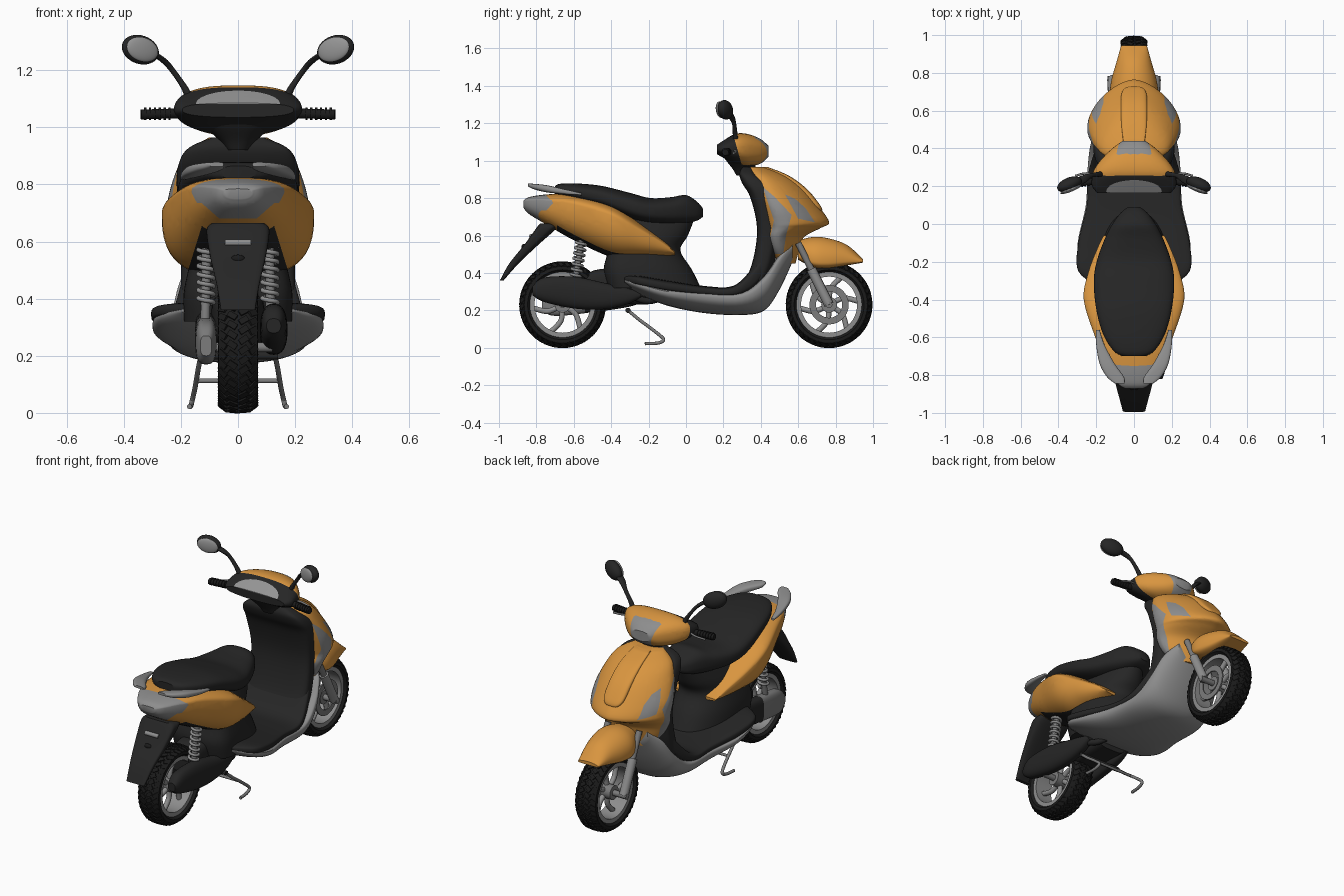
import bpy, bmesh, math
from mathutils import Matrix, Vector

if "Cube" in bpy.data.objects:
    bpy.data.objects.remove(bpy.data.objects["Cube"])


def material(name, *rgb):
    m = bpy.data.materials.new(name)
    m.use_nodes = True
    m.diffuse_color = (*rgb, 1)
    m.node_tree.nodes["Principled BSDF"].inputs["Base Color"].default_value = (*rgb, 1)
    return m


ORANGE = material("orange paint", .69, .30, .05)
BLACK = material("black plastic", .019, .019, .019)
RUBBER = material("tyre rubber", .011, .011, .011)
SILVER = material("silver trim", .27, .27, .27)
METAL = material("grey metal", .2, .2, .2)
GLASS = material("mirror glass", .3, .3, .3)


def finish(name, bm, mats, angle=38):
    bmesh.ops.recalc_face_normals(bm, faces=bm.faces)
    me = bpy.data.meshes.new(name)
    bm.to_mesh(me)
    bm.free()
    for m in mats:
        me.materials.append(m)
    for p in me.polygons:
        p.use_smooth = True
    me.set_sharp_from_angle(angle=math.radians(angle))
    ob = bpy.data.objects.new(name, me)
    bpy.context.collection.objects.link(ob)
    return ob


def spline(points, steps):
    """Smooth path through points of any dimension."""
    out, last = [], len(points) - 1
    for i in range(last):
        a, b, c, d = (points[max(0, min(last, i + k))] for k in (-1, 0, 1, 2))
        for s in range(steps):
            t = s / steps
            out.append([q + .5 * t * (r - p + t * (2*p - 5*q + 4*r - u + t * (3*(q - r) + u - p)))
                        for p, q, r, u in zip(a, b, c, d)])
    return out + [list(points[-1])]


def skin(bm, rings, loop=False):
    rows = [[bm.verts.new(p) for p in ring] for ring in rings]
    pairs = list(zip(rows, rows[1:])) + ([(rows[-1], rows[0])] if loop else [])
    for a, b in pairs:
        for i in range(len(a)):
            bm.faces.new((a[i - 1], a[i], b[i], b[i - 1]))
    if not loop:
        bm.faces.new(rows[0])
        bm.faces.new(rows[-1])


def inside(poly, u, v):
    hit = False
    for (a, b), (c, d) in zip(poly, poly[1:] + poly[:1]):
        if (b > v) != (d > v) and u < (c - a) * (v - b) / (d - b) + a:
            hit = not hit
    return hit


def paint(bm, i, poly, slot, rule):
    """Cut the outline (axis i against z) into the surface and colour what lies within."""
    for (a, b), (c, d) in zip(poly, poly[1:] + poly[:1]):
        co, no = Vector((0, 0, b)), Vector((0, 0, a - c))
        co[i], no[i] = a, d - b
        bmesh.ops.bisect_plane(bm, geom=bm.verts[:] + bm.edges[:] + bm.faces[:], dist=1e-5,
                               plane_co=co, plane_no=no)
    for f in bm.faces:
        c = f.calc_center_median()
        if rule(c) and inside(poly, c[i], c.z):
            f.material_index = slot


def loft(name, axis, stations, mat, lo_n=2.4, hi_n=2.4, mid=.5, x=0, paints=(), seg=48, steps=5):
    """Stations are (position, low, high, half width, optional x centre); sections are superellipses."""
    rings = []
    for s, lo, hi, w, *off in spline(stations, steps):
        m, cx, ring = lo + (hi - lo) * mid, off[0] if off else x, []
        for k in range(seg):
            c, d = math.cos(k * math.tau / seg), math.sin(k * math.tau / seg)
            n = hi_n if d > 0 else lo_n
            u = math.copysign(abs(c) ** (2 / n), c) * w + cx
            v = m + math.copysign(abs(d) ** (2 / n), d) * (hi - m if d > 0 else m - lo)
            ring.append((u, s, v) if axis == "y" else (u, v, s))
        rings.append(ring)
    bm = bmesh.new()
    skin(bm, rings)
    for slot, (i, poly, _, rule) in enumerate(paints, 1):
        paint(bm, i, poly, slot, rule)
    return finish(name, bm, [mat] + [p[2] for p in paints])


def tube(name, points, r, mat, steps=6):
    cu = bpy.data.curves.new(name, "CURVE")
    cu.dimensions, cu.bevel_depth, cu.bevel_resolution, cu.use_fill_caps = "3D", r, 3, True
    path = spline(points, steps)
    sp = cu.splines.new("POLY")
    sp.points.add(len(path) - 1)
    for p, co in zip(sp.points, path):
        p.co = (*co, 1)
    ob = bpy.data.objects.new(name, cu)
    bm = bmesh.new()
    bm.from_mesh(bpy.data.meshes.new_from_object(ob))
    bpy.data.objects.remove(ob)
    return finish(name, bm, [mat])


def lathe(name, centre, profile, mat, seg=56):
    """Closed (x, radius) profile turned about the wheel axle."""
    bm, c = bmesh.new(), Vector(centre)
    skin(bm, [[c + Vector((x, r * math.sin(a), r * math.cos(a))) for x, r in profile]
              for a in (k * math.tau / seg for k in range(seg))], loop=True)
    return finish(name, bm, [mat])


def disc(name, centre, x0, x1, r0, r1, mat):
    return lathe(name, centre, [(x0, r0), (x0, r1), (x1, r1), (x1, r0)], mat)


def ellipsoid(name, matrix, mat):
    bm = bmesh.new()
    bmesh.ops.create_uvsphere(bm, u_segments=28, v_segments=16, radius=1, matrix=matrix)
    return finish(name, bm, [mat], 60)


# Wheels: tyre, tread blocks, rim, spokes and hub
for label, y in (("front", .765), ("rear", -.66)):
    c = Vector((0, y, .23))
    half = [(.05, .17), (.07, .187), (.068, .205), (.046, .219), (.018, .224)]
    lathe(label + "_tyre", c, half + [(-x, r) for x, r in reversed(half)], RUBBER)
    bm = bmesh.new()
    for k in range(40):
        for s in (-1, 1):
            turn = Matrix.Rotation((k + s * .25) * math.tau / 40, 4, "X")
            for px, pr, tilt in ((.02, .225, .1), (.053, .214, .65)):
                bmesh.ops.create_cube(bm, size=1, matrix=Matrix.Translation(c) @ turn
                                      @ Matrix.Translation((s * px, 0, pr)) @ Matrix.Rotation(s * tilt, 4, "Y")
                                      @ Matrix.Rotation(s * .6, 4, "Z") @ Matrix.Diagonal((.034, .021, .01, 1)))
    finish(label + "_tread", bm, [RUBBER])
    disc(label + "_rim", c, -.056, .056, .15, .177, SILVER)
    disc(label + "_hub", c, -.05, .05, .008, .042, METAL)
    for k in range(6):
        pts = [c + Vector((0, r * math.sin(a), r * math.cos(a)))
               for r, a in ((q, k * math.tau / 6 + b) for q, b in ((.03, 0), (.09, .12), (.155, .4)))]
        tube(f"{label}_spoke_{k}", pts, .015, SILVER)
disc("front_brake_disc", (0, .765, .23), .058, .066, .07, .105, METAL)
tube("front_axle", [(-.14, .765, .23), (.14, .765, .23)], .018, METAL)

# Front suspension and fender
for s, side in ((1, "left"), (-1, "right")):
    tube(side + "_fork_upper", [(s * .105, .6, .56), (s * .11, .68, .4)], .018, METAL)
    tube(side + "_fork_lower", [(s * .11, .67, .42), (s * .115, .765, .23)], .027, SILVER)
loft("front_fender", "y", [(.6, .47, .575, .09), (.68, .43, .592, .125), (.76, .425, .585, .12),
                           (.86, .44, .55, .092), (.945, .455, .475, .068)], ORANGE, 4, 2, .3)

# Lower hull, floor and leg shield
loft("lower_fairing", "y", [(-.33, .34, .365, .2), (-.25, .285, .35, .285), (-.1, .225, .315, .298),
                            (.1, .185, .3, .255), (.3, .175, .3, .245), (.42, .2, .39, .23),
                            (.5, .31, .5, .2), (.57, .46, .56, .14)], SILVER, 2.2, 4, .75)
loft("floorboard", "y", [(-.33, .345, .385, .19), (-.25, .325, .385, .295), (-.1, .295, .36, .295),
                         (.1, .275, .33, .25), (.25, .27, .33, .245), (.35, .3, .42, .22),
                         (.43, .38, .54, .19)], BLACK, 4, 4)
loft("inner_leg_shield", "z", [(.3, .28, .4, .2), (.44, .35, .47, .2), (.63, .38, .5, .2), (.8, .345, .5, .215),
                               (.88, .3, .45, .205), (.93, .285, .38, .17), (.965, .3, .36, .09)], BLACK, 4, 3)
lamp = [(.53, .82), (.585, .795), (.64, .745), (.69, .67), (.6, .69)]
strip = [(.41, .86), (.47, .81), (.565, .71), (.535, .6), (.52, .5), (.43, .5), (.47, .68)]
loft("front_shield", "z", [(.45, .5, .585, .13), (.52, .45, .605, .19), (.59, .43, .63, .225), (.64, .43, .72, .24),
                           (.67, .42, .765, .245), (.75, .4, .715, .245), (.85, .36, .635, .215),
                           (.92, .34, .54, .175), (.965, .335, .43, .1)], ORANGE, 3, 1.6, .32,
     paints=[(1, lamp, SILVER, lambda c: abs(c.x) > .07), (1, strip, SILVER, lambda c: abs(c.x) > .12)])
loft("hood_panel", "z", [(.725, .6, .715, .02), (.735, .6, .729, .045), (.77, .55, .712, .066), (.85, .45, .645, .07),
                         (.92, .4, .55, .066), (.965, .36, .44, .055)], ORANGE, 4, 3.5, .8)

# Handlebar cowl with instruments and headlight
dial = [(.148 * math.cos(a), 1.082 + .047 * math.sin(a)) for a in (k * math.pi / 12 for k in range(13))]
loft("steering_neck", "z", [(.92, .27, .36, .04), (.955, .25, .37, .065), (1, .215, .37, .12),
                            (1.04, .19, .36, .18)], BLACK)
loft("handlebar_cowl", "y", [(.165, 1.035, 1.085, .195), (.2, 1.015, 1.108, .222), (.25, .985, 1.138, .222),
                             (.29, .975, 1.147, .21), (.34, .97, 1.14, .175), (.4, .985, 1.115, .115),
                             (.44, 1.02, 1.08, .06)], ORANGE, 2.4, 2.7,
     paints=[(1, [(.1, 1.2), (.26, 1.2), (.255, 1.13), (.32, .9), (.1, .9)], BLACK, lambda c: True),
             (0, dial, GLASS, lambda c: c.y < .25),
             (0, [(-.105, 1.16), (.105, 1.16), (.05, .98), (-.05, .98)], SILVER, lambda c: c.y > .37)])

# Grips, levers and mirrors
for s, side in ((1, "left"), (-1, "right")):
    tube(side + "_grip", [(s * .18, .23, 1.05), (s * .34, .21, 1.045)], .018, RUBBER)
    for k in range(6):
        disc(f"{side}_grip_ring_{k}", (s * (.24 + k * .017), .222 - k * .002, 1.047), -.004, .004, .01, .022, RUBBER)
    tube(side + "_brake_lever", [(s * .18, .25, 1.06), (s * .25, .268, 1.05), (s * .31, .255, 1.04)], .006, METAL)
    loft(side + "_mirror_stem", "z", [(1.09, .25, .28, .016, s * .165), (1.14, .25, .276, .013, s * .188),
                                      (1.2, .245, .268, .012, s * .23), (1.235, .22, .26, .016, s * .262),
                                      (1.26, .2, .245, .02, s * .3)], BLACK, seg=16)
    ellipsoid(side + "_mirror_mount", Matrix.Translation((s * .165, .265, 1.1)) @ Matrix.Scale(.026, 4), BLACK)
    pose = (Matrix.Translation((s * .342, .21, 1.272)) @ Matrix.Rotation(-s * .38, 4, "Z")
            @ Matrix.Rotation(-s * .3, 4, "Y"))
    ellipsoid(side + "_mirror_shell", pose @ Matrix.Diagonal((.07, .036, .05, 1)), BLACK)
    ellipsoid(side + "_mirror_glass", pose @ Matrix.Translation((s * .003, -.027, 0))
              @ Matrix.Diagonal((.061, .013, .042, 1)), GLASS)

# Seat, seat base and rear bodywork
loft("seat", "y", [(-.7, .82, .865, .06), (-.67, .81, .877, .11), (-.58, .785, .878, .165), (-.45, .75, .865, .2),
                   (-.3, .69, .828, .213), (-.19, .665, .8, .195), (-.08, .66, .805, .155), (0, .665, .816, .115),
                   (.06, .68, .78, .07), (.09, .7, .745, .03)], BLACK, 3, 2.6)
loft("seat_base", "z", [(.32, -.42, .08, .19), (.42, -.44, .03, .19), (.52, -.42, -.03, .17),
                        (.6, -.45, .01, .155), (.69, -.45, .045, .12)], BLACK, 3, 2.2, .3)
tail = [(-.18, .79), (.18, .79), (.15, .755), (.065, .68), (-.065, .68), (-.15, .755)]
wedge = [(-.9, .84), (-.77, .84), (-.71, .775), (-.745, .735), (-.9, .735)]
well = [(-.125, .66), (.125, .66), (.19, .45), (-.19, .45)]
loft("rear_bodywork", "y", [(-.87, .75, .785, .05), (-.84, .715, .805, .09), (-.74, .655, .82, .15),
                            (-.6, .575, .82, .205), (-.4, .485, .77, .266), (-.25, .475, .67, .24),
                            (-.12, .48, .575, .19), (-.06, .495, .515, .16)], ORANGE, 2.7, 2.2, .78,
     paints=[(0, tail, SILVER, lambda c: c.y < -.72), (1, wedge, SILVER, lambda c: True),
             (0, well, BLACK, lambda c: -.68 < c.y < -.3)])
for s, side in ((1, "left"), (-1, "right")):
    loft(side + "_grab_rail", "y", [(-.56, .815, .828, .01, s * .192), (-.64, .82, .845, .022, s * .178),
                                    (-.74, .83, .868, .04, s * .142), (-.81, .846, .876, .045, s * .098),
                                    (-.845, .862, .878, .025, s * .075)], SILVER, 3, 3, seg=24)

# Rear mudguard with plate holder
loft("rear_mudguard", "z", [(.36, -.995, -.975, .06), (.45, -.945, -.895, .075), (.55, -.865, -.79, .098),
                            (.64, -.8, -.69, .11), (.665, -.78, -.69, .09)], BLACK, 5, 3)
tube("plate_lamp", [(-.045, -.827, .595), (.045, -.827, .595)], .013, SILVER)
ellipsoid("reflector", Matrix.Translation((0, -.868, .54)) @ Matrix.Diagonal((.024, .012, .014, 1)), RUBBER)

# Engine, belt case, muffler and rear shocks
loft("engine_block", "y", [(-.56, .27, .37, .06), (-.46, .24, .42, .09), (-.2, .23, .4, .1)], BLACK, 4, 4)
loft("belt_case", "y", [(-.77, .2, .27, .02), (-.7, .17, .32, .036), (-.5, .19, .34, .038),
                        (-.3, .22, .36, .036), (-.2, .26, .33, .02)], BLACK, 3, 3, x=-.112,
     paints=[(1, [(-.8, .4), (-.54, .4), (-.54, .1), (-.8, .1)], METAL, lambda c: True)])
loft("muffler", "y", [(-.82, .28, .33, .025), (-.76, .245, .375, .042), (-.6, .21, .38, .048),
                      (-.45, .205, .35, .046), (-.32, .23, .32, .036), (-.24, .27, .3, .02)], BLACK, x=.125)
tube("exhaust_pipe", [(.12, -.3, .28), (.1, -.2, .25), (.05, -.1, .28)], .018, BLACK)
tube("rear_axle", [(-.12, -.66, .23), (.12, -.66, .23)], .018, METAL)
for s, side in ((1, "left"), (-1, "right")):
    tube(side + "_shock_rod", [(s * .11, -.55, .62), (s * .115, -.6, .32)], .017, METAL)
    coil = [(s * .112 + .027 * math.cos(k * .8), -.556 - k * .0006 + .027 * math.sin(k * .8), .585 - k * .0036)
            for k in range(58)]
    tube(side + "_shock_spring", coil, .008, SILVER, 2)

# Centre stand
for s, side in ((1, "left"), (-1, "right")):
    tube(side + "_stand_leg", [(s * .13, -.31, .2), (s * .14, -.25, .15), (s * .15, -.17, .09), (s * .16, -.12, .045),
                               (s * .165, -.15, .025), (s * .17, -.22, .022)], .009, METAL)
tube("stand_crossbar", [(-.145, -.2, .112), (.145, -.2, .112)], .008, METAL)
tube("stand_pivot", [(-.14, -.31, .2), (.14, -.31, .2)], .014, BLACK)
